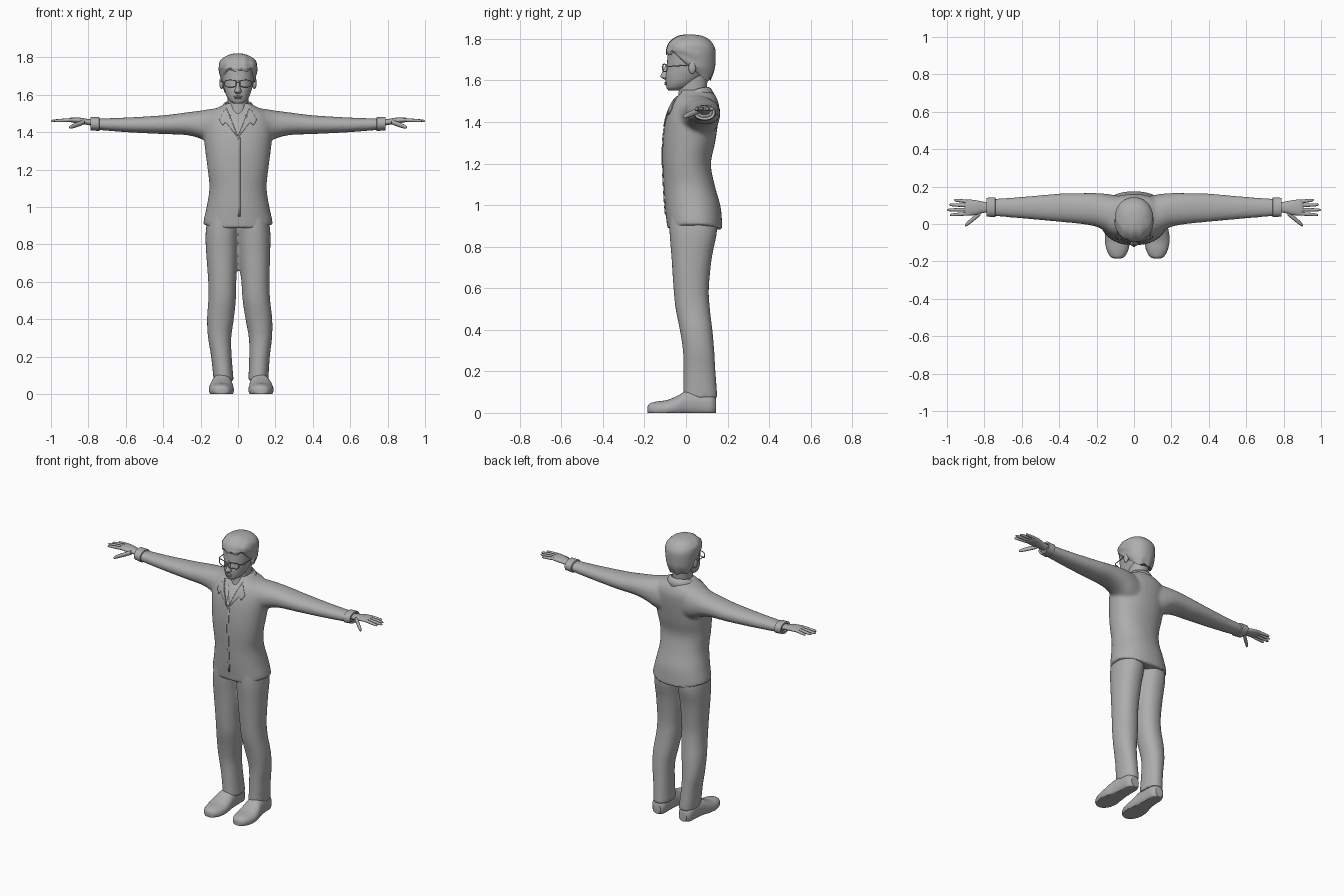
import bpy, bmesh, math
from mathutils import Vector

if "Cube" in bpy.data.objects:
    bpy.data.objects.remove(bpy.data.objects["Cube"])

GREY = (0.42, 0.42, 0.42, 1)
grey = bpy.data.materials.new("plain grey")
grey.use_nodes = True
grey.diffuse_color = GREY
grey.node_tree.nodes["Principled BSDF"].inputs["Base Color"].default_value = GREY


def keep(p):
    return p


def mirror(p):
    return Vector((-p.x, p.y, p.z))


def stance(p):
    """Mirror a leg to the right side, standing a little closer to the middle."""
    return Vector((-p.x + max(0, 0.035 * (1 - p.z / 0.8)), p.y, max(p.z, 0)))


def ground(p):
    return Vector((p.x, p.y, max(p.z, 0)))


def sym(rows):
    """Expand (height, half width, front, back) rows to full extents."""
    return [(z, -w, w, f, b) for z, w, f, b in rows]


def spline(rows, steps):
    out = []
    for i in range(len(rows) - 1):
        quad = [rows[max(i - 1, 0)], rows[i], rows[i + 1], rows[min(i + 2, len(rows) - 1)]]
        for s in range(steps):
            t = s / steps
            out.append([b + 0.5 * t * (c - a + t * (2 * a - 5 * b + 4 * c - d + t * (3 * (b - c) + d - a)))
                        for a, b, c, d in zip(*quad)])
    return out + [rows[-1]]


def loft(bm, axis, rows, move=keep, steps=4, sides=40, power=2.2):
    """Skin rounded sections given as (position, low, high, low, high)."""
    u, v = [i for i in range(3) if i != axis]
    rings = []
    for a, ulo, uhi, vlo, vhi in spline(rows, steps):
        ring = []
        for k in range(sides):
            ang = math.tau * k / sides
            c, s = math.cos(ang), math.sin(ang)
            p = Vector()
            p[axis] = a
            p[u] = (ulo + uhi) / 2 + (uhi - ulo) / 2 * math.copysign(abs(c) ** (2 / power), c)
            p[v] = (vlo + vhi) / 2 + (vhi - vlo) / 2 * math.copysign(abs(s) ** (2 / power), s)
            ring.append(bm.verts.new(move(p)))
        rings.append(ring)
    for lo, hi in zip(rings, rings[1:]):
        for k in range(sides):
            n = (k + 1) % sides
            bm.faces.new((lo[k], lo[n], hi[n], hi[k]))
    bm.faces.new(rings[0])
    bm.faces.new(rings[-1])


def finish(bm, name, fuse=False, angle=50):
    bmesh.ops.recalc_face_normals(bm, faces=bm.faces)
    mesh = bpy.data.meshes.new(name)
    bm.to_mesh(mesh)
    bm.free()
    obj = bpy.data.objects.new(name, mesh)
    bpy.context.collection.objects.link(obj)
    mesh.materials.append(grey)
    if fuse:
        mod = obj.modifiers.new("fuse", 'REMESH')
        mod.mode, mod.voxel_size = 'VOXEL', 0.009
        mod = obj.modifiers.new("relax", 'SMOOTH')
        mod.factor, mod.iterations = 0.5, 6
    bpy.ops.object.select_all(action='DESELECT')
    obj.select_set(True)
    bpy.context.view_layer.objects.active = obj
    if fuse:
        for mod in list(obj.modifiers):
            bpy.ops.object.modifier_apply(modifier=mod.name)
    bpy.ops.object.shade_smooth_by_angle(angle=math.radians(angle))
    return obj


# Jacket: torso and sleeves fused, with a shaped hem
def hem(p):
    if p.z < 0.9:
        p.z += 0.025 * min(1, abs(p.x) / 0.18) ** 2
        if p.y < 0:
            p.z += 0.05 * max(0, 1 - abs(p.x) / 0.035)
    return p


bm = bmesh.new()
loft(bm, 2, sym([(.88, .187, -.09, .176), (.93, .183, -.095, .173), (1, .168, -.102, .165),
                 (1.1, .153, -.108, .137), (1.2, .162, -.113, .12), (1.3, .175, -.112, .14),
                 (1.4, .185, -.1, .155), (1.47, .18, -.08, .16), (1.51, .15, -.06, .15),
                 (1.535, .1, -.045, .135), (1.555, .065, -.035, .11)]), hem)
sleeve = [(.08, -.06, .15, 1.31, 1.53), (.14, -.045, .16, 1.33, 1.525), (.2, -.015, .165, 1.365, 1.515),
          (.28, 0, .165, 1.385, 1.505), (.4, .012, .162, 1.39, 1.49), (.6, .03, .145, 1.4, 1.478),
          (.78, .045, .132, 1.415, 1.472)]
for side in (keep, mirror):
    loft(bm, 0, sleeve, side)
jacket = finish(bm, "jacket", fuse=True)

# Neck opening cut from the jacket
bm = bmesh.new()
tri = [[bm.verts.new(p) for p in ((0, y0, 1.38), (.088, y1, 1.6), (-.088, y1, 1.6))]
       for y0, y1 in ((-.3, -.3), (-.088, 0))]
bm.faces.new(tri[0])
bm.faces.new(tri[1])
for k in range(3):
    n = (k + 1) % 3
    bm.faces.new((tri[0][k], tri[0][n], tri[1][n], tri[1][k]))
cutter = finish(bm, "neck_cutter")
cutter.hide_render = True
cut = jacket.modifiers.new("neck opening", 'BOOLEAN')
cut.object, cut.operation = cutter, 'DIFFERENCE'
bpy.context.view_layer.objects.active = jacket
bpy.ops.object.modifier_apply(modifier=cut.name)
bpy.data.objects.remove(cutter)


# Lapels and front edge laid onto the jacket
def patch(name, outline, side=1, thick=0.006):
    bm = bmesh.new()
    bm.faces.new([bm.verts.new((x * side, -.3, z)) for x, z in outline])
    bmesh.ops.triangulate(bm, faces=bm.faces)
    bmesh.ops.subdivide_edges(bm, edges=bm.edges, cuts=7, use_grid_fill=True)
    obj = finish(bm, name)
    wrap = obj.modifiers.new("lay on", 'SHRINKWRAP')
    wrap.target, wrap.wrap_method = jacket, 'PROJECT'
    wrap.use_project_y, wrap.offset = True, 0.003
    obj.modifiers.new("thickness", 'SOLIDIFY').thickness = thick
    obj.modifiers["thickness"].offset = 0


for label, s in (("left", 1), ("right", -1)):
    patch(label + "_lapel", [(.004, 1.375), (.066, 1.455), (.082, 1.435), (.1, 1.465), (.066, 1.525)], s)
patch("front_edge", [(0, .95), (.012, .95), (.012, 1.37), (0, 1.37)], 1, 0.003)

# Turned-down collar
bm = bmesh.new()
rails = []
for k in range(-20, 21):
    t = k / 20 * math.pi * 0.86
    s, c = math.sin(t), math.cos(t)
    drop = 0.055 * ((1 - c) / 2) ** 2
    rails.append([bm.verts.new((r * s, .04 + (r + .002) * c, z - drop))
                  for r, z in ((.064, 1.53), (.066, 1.568), (.078, 1.562), (.098, 1.528))])
for a, b in zip(rails, rails[1:]):
    for j in range(3):
        bm.faces.new((a[j], a[j + 1], b[j + 1], b[j]))
finish(bm, "collar").modifiers.new("thickness", 'SOLIDIFY').thickness = 0.004

# Trousers
leg = [(.07, .055, .162, -.014, .152), (.2, .06, .17, -.012, .142), (.3, .058, .182, -.015, .136),
       (.4, .04, .183, -.03, .127), (.5, .025, .172, -.05, .115), (.6, .018, .168, -.06, .11),
       (.75, .005, .172, -.07, .125), (.88, -.005, .172, -.08, .15), (1, -.01, .15, -.08, .14)]
bm = bmesh.new()
for side in (keep, stance):
    loft(bm, 2, leg, side)
finish(bm, "trousers", fuse=True)

# Shoes, flat underneath
shoe = [(-.185, .108, .137, 0, .03), (-.175, .085, .16, -.01, .045), (-.14, .065, .18, -.02, .055),
        (-.09, .056, .19, -.02, .062), (-.04, .058, .186, -.02, .083), (0, .062, .175, -.02, .105),
        (.06, .065, .166, -.02, .11), (.12, .068, .16, -.02, .1), (.145, .085, .14, 0, .07)]
for label, side in (("left", ground), ("right", stance)):
    bm = bmesh.new()
    loft(bm, 1, shoe, side)
    finish(bm, label + "_shoe", angle=40)


# Hands and cuffs
def finger(bm, start, end, r, side):
    rows = []
    for t, k in ((0, 1), (.4, 1), (.8, .85), (.95, .6), (1, .2)):
        x, y, z = Vector(start).lerp(Vector(end), t)
        rows.append((x, y - r * k, y + r * k, z - r * k, z + r * k))
    loft(bm, 0, rows, side, 2, 10, 2)


for label, side in (("left", keep), ("right", mirror)):
    bm = bmesh.new()
    loft(bm, 0, [(.735, .06, .12, 1.425, 1.46), (.742, .036, .142, 1.406, 1.48), (.788, .04, .14, 1.41, 1.482),
                 (.786, .052, .128, 1.422, 1.47), (.76, .056, .122, 1.425, 1.468)], side, 1)
    finish(bm, label + "_cuff", angle=35)
    bm = bmesh.new()
    loft(bm, 0, [(.75, .065, .115, 1.43, 1.465), (.8, .06, .118, 1.438, 1.47), (.85, .048, .128, 1.446, 1.478),
                 (.89, .046, .13, 1.452, 1.478), (.905, .055, .122, 1.458, 1.472)], side, sides=24)
    for y0, y1, tip in ((.056, .048, .985), (.077, .075, 1), (.099, .103, .988), (.119, .128, .962)):
        finger(bm, (.88, y0, 1.466), (tip, y1, 1.46), .0095, side)
    finger(bm, (.82, .06, 1.455), (.903, -.008, 1.425), .014, side)
    finish(bm, label + "_hand")

# Neck and head with nose, lips and ears
bm = bmesh.new()
loft(bm, 2, sym([(1.42, .05, -.05, .09), (1.5, .056, -.04, .1), (1.56, .055, -.034, .1), (1.66, .06, -.03, .11)]))
finish(bm, "neck")
bm = bmesh.new()
loft(bm, 2, sym([(1.552, .022, -.085, -.03), (1.565, .043, -.094, .01), (1.59, .06, -.097, .05),
                 (1.62, .071, -.098, .09), (1.65, .079, -.094, .118), (1.7, .086, -.09, .133),
                 (1.75, .088, -.085, .133), (1.785, .076, -.065, .112), (1.805, .05, -.035, .085),
                 (1.812, .02, 0, .04)]))
finish(bm, "head")
bm = bmesh.new()
loft(bm, 2, sym([(1.604, .008, -.103, -.07), (1.612, .018, -.117, -.07), (1.622, .018, -.123, -.07),
                 (1.645, .011, -.112, -.07), (1.675, .009, -.098, -.07)]), sides=20, power=1.8)
finish(bm, "nose")


def ball(name, place, size):
    bm = bmesh.new()
    bmesh.ops.create_uvsphere(bm, u_segments=16, v_segments=10, radius=1)
    for v in bm.verts:
        v.co = Vector(place) + v.co * Vector(size)
    finish(bm, name)


ball("upper_lip", (0, -.096, 1.59), (.024, .008, .005))
ball("lower_lip", (0, -.095, 1.581), (.02, .009, .005))
for label, s in (("left", 1), ("right", -1)):
    ball(label + "_ear", (s * .088, .03, 1.662), (.012, .018, .032))


# Hair: full at the sides, with a ragged edge rising over the forehead
def hairline(p):
    if p.z < 1.745:
        back = min(1, max(0, (p.y + .065) / .15))
        floor = 1.73 - .125 * back + .008 * math.sin(p.x * 110)
        p.z = 1.745 - (1.745 - p.z) / .125 * (1.745 - floor)
    if p.y < .05:
        p.x *= 1 + .02 * math.sin(p.z * 120 + p.y * 60)
        p.y += .004 * math.sin(p.x * 130)
    return p


bm = bmesh.new()
loft(bm, 2, sym([(1.62, .08, -.094, .118), (1.66, .093, -.095, .137), (1.7, .099, -.096, .142),
                 (1.745, .103, -.095, .142), (1.775, .098, -.085, .13), (1.8, .076, -.062, .107),
                 (1.815, .045, -.035, .075), (1.821, .015, -.005, .03)]), hairline)
finish(bm, "hair")


# Glasses
def wire(name, points, closed=False):
    curve = bpy.data.curves.new(name, 'CURVE')
    curve.dimensions, curve.bevel_depth, curve.bevel_resolution = '3D', 0.0028, 1
    line = curve.splines.new('POLY')
    line.points.add(len(points) - 1)
    for pt, co in zip(line.points, points):
        pt.co = (*co, 1)
    line.use_cyclic_u = closed
    curve.materials.append(grey)
    bpy.context.collection.objects.link(bpy.data.objects.new(name, curve))


for label, s in (("left", 1), ("right", -1)):
    rim = []
    for k in range(20):
        c, d = math.cos(k * math.tau / 20), math.sin(k * math.tau / 20)
        x = .041 + .031 * math.copysign(abs(c) ** .6, c)
        rim.append((s * x, -.112 + 4 * x * x, 1.66 + .018 * math.copysign(abs(d) ** .6, d)))
    wire(label + "_rim", rim, True)
    wire(label + "_temple", [(s * .072, -.091, 1.667), (s * .086, -.07, 1.668), (s * .093, .03, 1.675)])
wire("bridge", [(-.011, -.112, 1.665), (0, -.115, 1.668), (.011, -.112, 1.665)])
